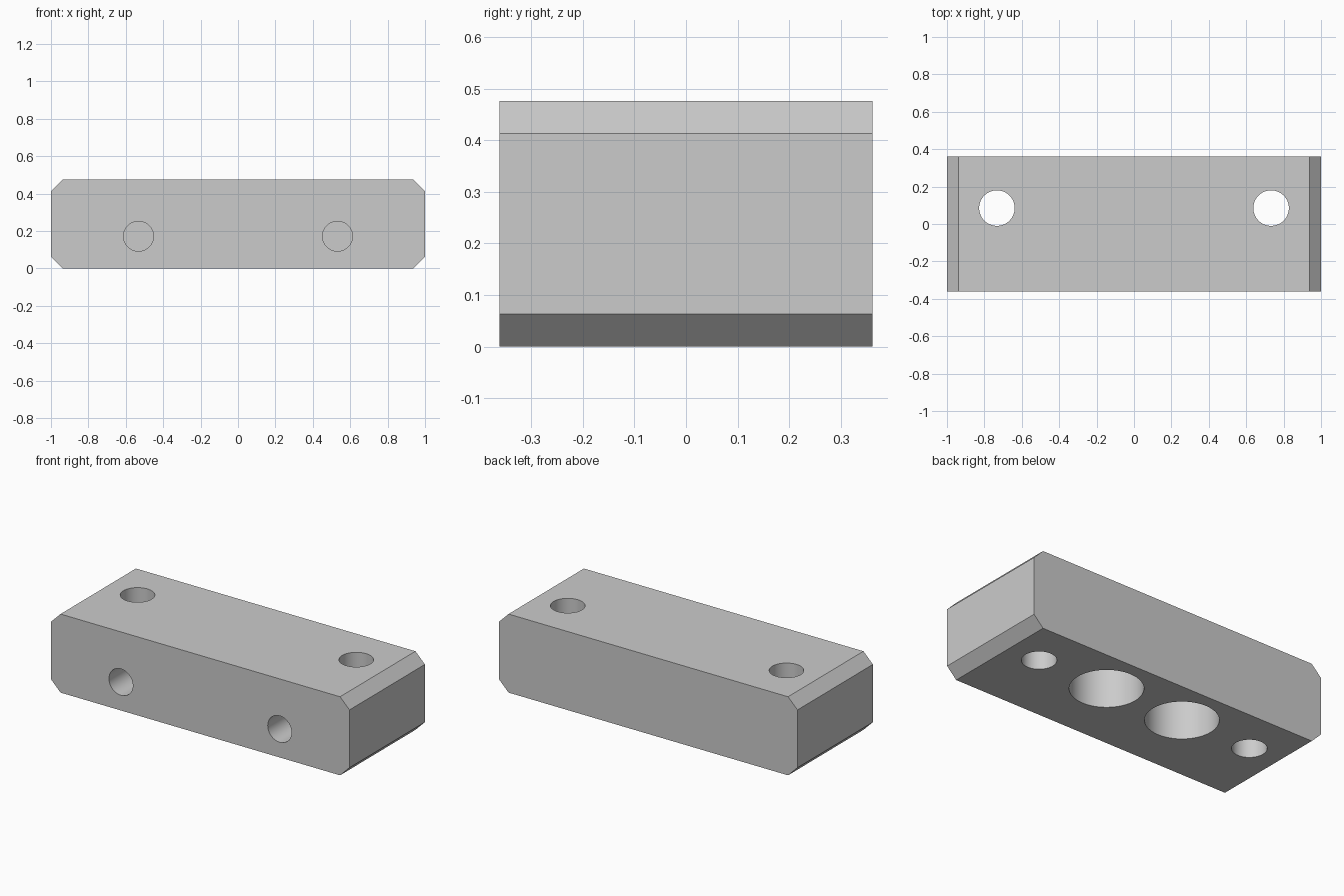
import bpy
import bmesh
from math import pi

# Remove the default object
cube = bpy.data.objects.get("Cube")
if cube:
    bpy.data.objects.remove(cube, do_unlink=True)

HALF_X, HALF_Y, HEIGHT, CHAMFER = 1.0, 0.361, 0.476, 0.063
HOLE_ROW_Y = 0.085

grey = bpy.data.materials.new("light grey")
grey.use_nodes = True
colour = (0.6, 0.6, 0.6, 1)
grey.diffuse_color = colour
grey.node_tree.nodes["Principled BSDF"].inputs["Base Color"].default_value = colour


def add_block():
    """Extrude the chamfered end profile from front to back."""
    x, c, h = HALF_X, CHAMFER, HEIGHT
    profile = [(x - c, 0), (x, c), (x, h - c), (x - c, h)]
    profile += [(-px, pz) for px, pz in reversed(profile)]
    bm = bmesh.new()
    face = bm.faces.new([bm.verts.new((px, -HALF_Y, pz)) for px, pz in profile])
    extruded = bmesh.ops.extrude_face_region(bm, geom=[face])["geom"]
    verts = [g for g in extruded if isinstance(g, bmesh.types.BMVert)]
    bmesh.ops.translate(bm, verts=verts, vec=(0, 2 * HALF_Y, 0))
    bmesh.ops.recalc_face_normals(bm, faces=bm.faces)
    mesh = bpy.data.meshes.new("drilled_block")
    bm.to_mesh(mesh)
    bm.free()
    obj = bpy.data.objects.new("drilled_block", mesh)
    bpy.context.collection.objects.link(obj)
    mesh.materials.append(grey)
    return obj


def drill(block, radius, length, location, rotation=(0, 0, 0)):
    """Cut one round hole with a temporary cylinder."""
    bpy.ops.mesh.primitive_cylinder_add(
        vertices=64, radius=radius, depth=length, location=location, rotation=rotation)
    cutter = bpy.context.object
    cutter.name = "hole_cutter"
    cutter.hide_render = True
    cutter.data.materials.append(grey)
    cut = block.modifiers.new("hole", "BOOLEAN")
    cut.operation = "DIFFERENCE"
    cut.solver = "EXACT"
    cut.object = cutter
    bpy.context.view_layer.objects.active = block
    bpy.ops.object.modifier_apply(modifier=cut.name)
    bpy.data.objects.remove(cutter, do_unlink=True)


block = add_block()
for side in (-1, 1):
    # Vertical through holes near the ends
    drill(block, 0.095, 1.0, (side * 0.733, HOLE_ROW_Y, HEIGHT / 2))
    # Wide blind pockets in the underside, 0.35 deep
    drill(block, 0.2, 0.7, (side * 0.263, HOLE_ROW_Y, 0))
    # Blind holes in the front face, 0.32 deep
    drill(block, 0.08, 0.64, (side * 0.532, -HALF_Y, 0.172), (pi / 2, 0, 0))

# Smooth hole walls, sharp block edges
bpy.ops.object.select_all(action="DESELECT")
block.select_set(True)
bpy.context.view_layer.objects.active = block
bpy.ops.object.shade_smooth_by_angle(angle=pi / 6)
